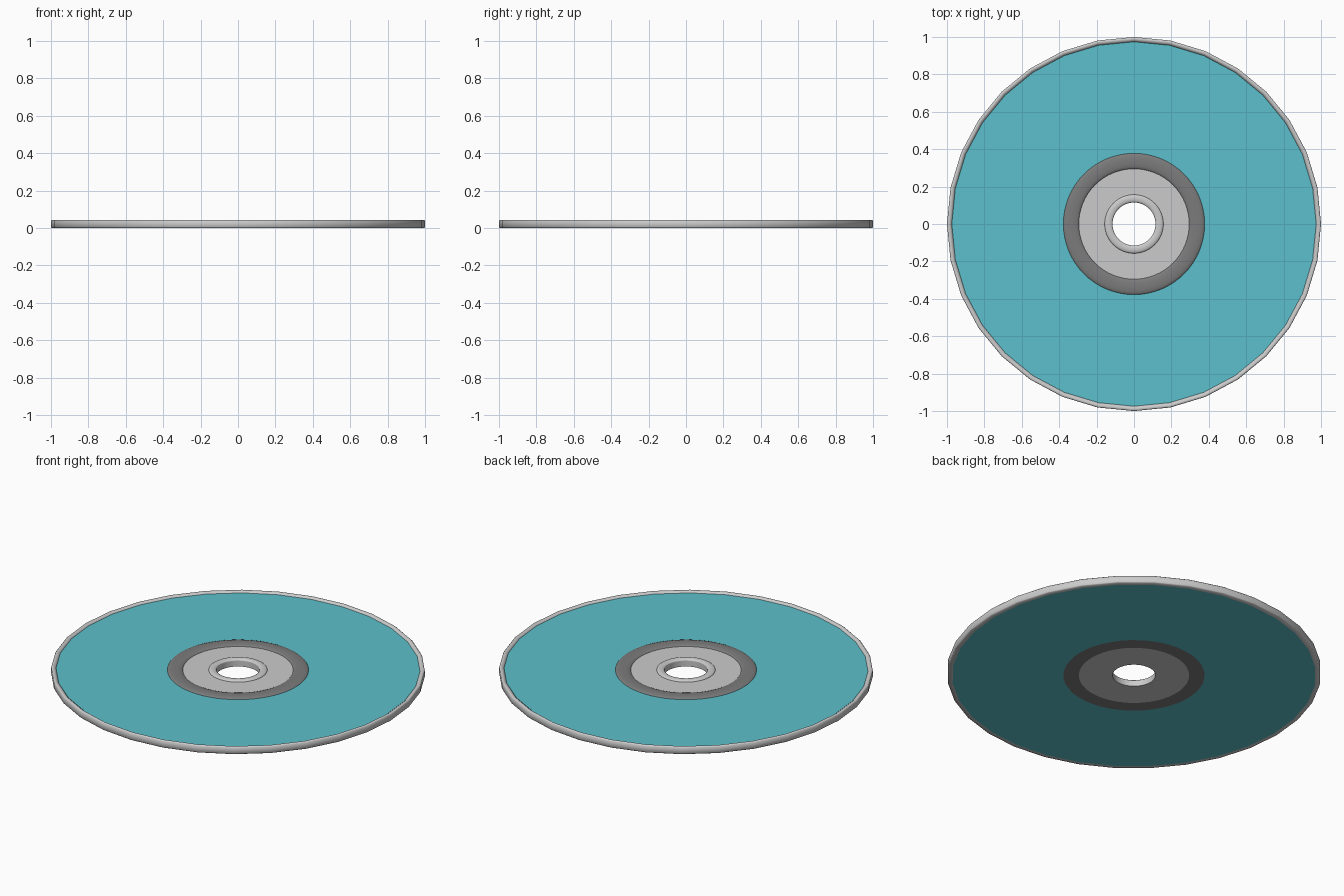
import bpy, bmesh
from math import sin, cos, pi, radians

if "Cube" in bpy.data.objects:
    bpy.data.objects.remove(bpy.data.objects["Cube"])

TOP = 0.034     # flat face of the disc
PEAK = 0.043    # crest of the raised rings


def material(name, rgb):
    mat = bpy.data.materials.new(name)
    mat.diffuse_color = (*rgb, 1)
    mat.use_nodes = True
    mat.node_tree.nodes["Principled BSDF"].inputs["Base Color"].default_value = mat.diffuse_color
    return mat


def lathe(name, profile, sides, mat=None, angle=40):
    """Revolve a closed (radius, z) outline around the z axis."""
    bm = bmesh.new()
    rings = []
    for i in range(sides):
        a = 2 * pi * i / sides
        rings.append([bm.verts.new((r * cos(a), r * sin(a), z)) for r, z in profile])
    n = len(profile)
    for i in range(sides):
        a, b = rings[i], rings[(i + 1) % sides]
        for j in range(n):
            k = (j + 1) % n
            bm.faces.new((a[j], b[j], b[k], a[k]))
    bmesh.ops.recalc_face_normals(bm, faces=bm.faces)
    mesh = bpy.data.meshes.new(name)
    bm.to_mesh(mesh)
    bm.free()
    obj = bpy.data.objects.new(name, mesh)
    bpy.context.collection.objects.link(obj)
    if mat:
        mesh.materials.append(mat)
    bpy.ops.object.select_all(action='DESELECT')
    obj.select_set(True)
    bpy.context.view_layer.objects.active = obj
    bpy.ops.object.shade_smooth_by_angle(angle=radians(angle))
    return obj


def slab(r0, r1, z0=0.0, z1=TOP):
    return [(r0, z0), (r1, z0), (r1, z1), (r0, z1)]


def domed(r0, r1, z0, steps=8):
    """Outline with a flat base and a rounded crest from TOP to PEAK."""
    mid, half = (r0 + r1) / 2, (r1 - r0) / 2
    crest = [(mid + half * cos(pi * i / steps), TOP + (PEAK - TOP) * sin(pi * i / steps))
             for i in range(steps + 1)]
    return [(r0, z0), (r1, z0)] + crest


teal = material("teal", (0.107, 0.53, 0.604))
dark = material("dark_grey", (0.20, 0.20, 0.20))

# Coloured data face
lathe("disc_face", slab(0.378, 0.974), 32, teal)

# Rounded outer edge
lathe("outer_rim", [(0.974, 0), (0.996, 0), (1.0, 0.004), (1.0, 0.038),
                    (0.995, PEAK), (0.985, 0.042), (0.974, TOP)], 32, angle=60)

# Dark raised band, clear hub and the small lip around the hole
lathe("dark_band", domed(0.295, 0.378, 0.0), 64, dark)
lathe("hub", slab(0.115, 0.295), 64)
lathe("hole_lip", domed(0.115, 0.157, 0.030), 64, angle=50)
